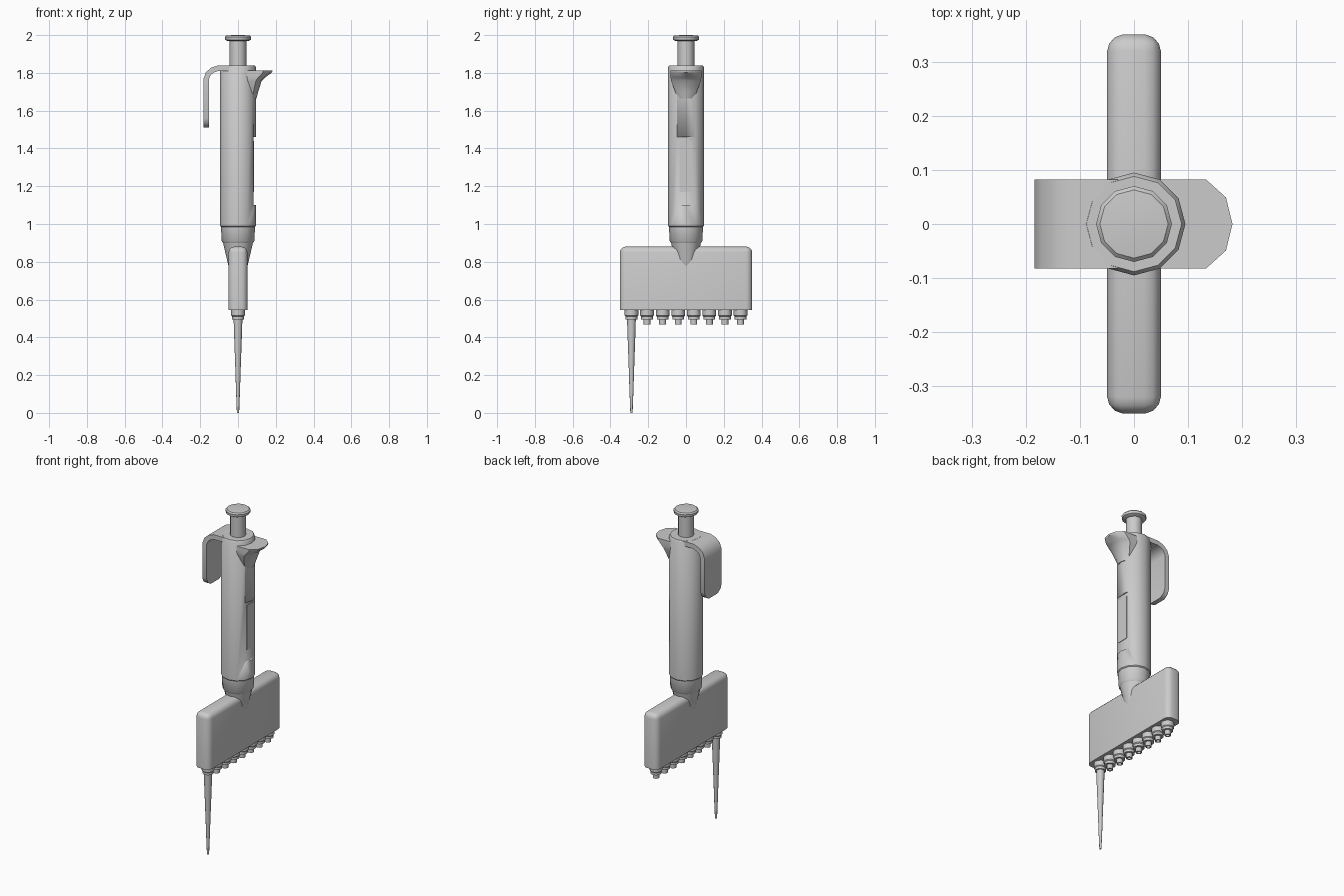
import bpy, bmesh, math
from mathutils import Vector

cube = bpy.data.objects.get("Cube")
if cube:
    bpy.data.objects.remove(cube)

grey = bpy.data.materials.new("light_grey")
grey.use_nodes = True
colour = (0.6, 0.6, 0.6, 1)
grey.diffuse_color = colour
grey.node_tree.nodes["Principled BSDF"].inputs["Base Color"].default_value = colour


def make(name, bm, smooth=40):
    """Turn a bmesh into a shaded object."""
    bmesh.ops.recalc_face_normals(bm, faces=bm.faces)
    mesh = bpy.data.meshes.new(name)
    bm.to_mesh(mesh)
    bm.free()
    mesh.materials.append(grey)
    obj = bpy.data.objects.new(name, mesh)
    bpy.context.collection.objects.link(obj)
    activate(obj)
    bpy.ops.object.shade_smooth_by_angle(angle=math.radians(smooth))
    return obj


def activate(obj):
    bpy.ops.object.select_all(action='DESELECT')
    obj.select_set(True)
    bpy.context.view_layer.objects.active = obj


def loft(rings):
    """Skin equal-length rings of points and cap both ends."""
    bm = bmesh.new()
    loops = [[bm.verts.new(p) for p in ring] for ring in rings]
    for a, b in zip(loops, loops[1:]):
        for i in range(len(a)):
            j = (i + 1) % len(a)
            bm.faces.new((a[i], a[j], b[j], b[i]))
    bm.faces.new(loops[0])
    bm.faces.new(loops[-1])
    return bm


def lathe(name, profile, y=0, sides=12):
    """Turn a (radius, height) profile about a vertical axis."""
    angles = [math.tau * i / sides for i in range(sides)]
    rings = [[(r * math.cos(a), y + r * math.sin(a), z) for a in angles]
             for r, z in profile]
    return make(name, loft(rings))


def box(lo, hi):
    bm = bmesh.new()
    bmesh.ops.create_cube(bm, size=1)
    lo, hi = Vector(lo), Vector(hi)
    for v in bm.verts:
        v.co = (lo + hi) / 2 + v.co * (hi - lo)
    return bm


# Handle with a flat display recess cut into the hook side
handle = lathe("handle", [(0.09, 0.985), (0.095, 0.99), (0.095, 1.83), (0.088, 1.84)])
cutter = make("display_cutter", box((0.081, -0.12, 1.1), (0.2, 0.12, 1.46)))
cutter.hide_render = True
cut = handle.modifiers.new("display_recess", 'BOOLEAN')
cut.operation = 'DIFFERENCE'
cut.object = cutter
cut.solver = 'EXACT'
activate(handle)
bpy.ops.object.modifier_apply(modifier=cut.name)
bpy.data.objects.remove(cutter)
make("display_panel", box((0.078, -0.035, 1.17), (0.084, 0.035, 1.44)))

# Plunger
lathe("plunger_stem", [(0.045, 1.82), (0.045, 1.98)])
lathe("plunger_button", [(0.055, 1.968), (0.068, 1.975), (0.07, 1.99),
                         (0.063, 1.997), (0.03, 2.0)])

# Lower collar and tapering neck
lathe("lower_collar", [(0.075, 0.895), (0.087, 0.91), (0.09, 0.99)])
lathe("neck", [(0.042, 0.74), (0.05, 0.775), (0.079, 0.9)])

# Finger hook, flaring from the handle to a pointed lip
rings = []
for z, reach, w in [(1.665, 0.098, 0.042), (1.70, 0.107, 0.057), (1.757, 0.125, 0.078),
                    (1.775, 0.143, 0.082), (1.802, 0.18, 0.082), (1.812, 0.182, 0.082)]:
    root = 0.03
    side = [(0, 1), (0.68, 1), (0.92, 0.6), (1, 0)]
    outline = side + [(f, -g) for f, g in side[-2::-1]]
    rings.append([(root + f * (reach - root), g * w, z) for f, g in outline])
make("finger_hook", loft(rings))

# Hanging clip: a strap swept along an arch, narrowing at its rounded end
path = [(-0.03, 1.825), (-0.105, 1.825), (-0.135, 1.815), (-0.158, 1.795),
        (-0.169, 1.765), (-0.169, 1.56), (-0.169, 1.53), (-0.169, 1.512)]
widths = [0.082] * 6 + [0.07, 0.042]
rings = []
for i, ((x, z), w) in enumerate(zip(path, widths)):
    a, b = Vector(path[max(i - 1, 0)]), Vector(path[min(i + 1, len(path) - 1)])
    d = (b - a).normalized() * 0.0145
    rings.append([(x + s * d.y, t * w, z - s * d.x)
                  for s, t in [(1, -1), (1, 1), (-1, 1), (-1, -1)]])
make("hanging_clip", loft(rings))

# Manifold block, rounded everywhere except its underside
bm = box((-0.05, -0.348, 0.545), (0.05, 0.348, 0.88))
edges = [e for e in bm.edges if max(v.co.z for v in e.verts) > 0.7]
bmesh.ops.bevel(bm, geom=edges, offset=0.03, segments=3, profile=0.5, affect='EDGES')
for v in bm.verts:
    # Stretch the rounding along the length of the block
    if abs(v.co.y) > 0.31:
        v.co.y += math.copysign(0.004 * (1 - abs(v.co.x) / 0.05), v.co.y)
make("manifold_block", bm)

# Row of eight nozzles with hollow ends
for i in range(8):
    y = (i - 3.5) * 0.0825
    lathe(f"nozzle_{i + 1}", [(0.036, 0.55), (0.036, 0.515), (0.031, 0.51), (0.031, 0.495),
                              (0.018, 0.495), (0.018, 0.468), (0.011, 0.468), (0.011, 0.49)], y)

# Disposable tip on the first nozzle
lathe("pipette_tip", [(0.023, 0.497), (0.022, 0.45), (0.013, 0.2), (0.011, 0.13),
                      (0.006, 0)], -3.5 * 0.0825)
